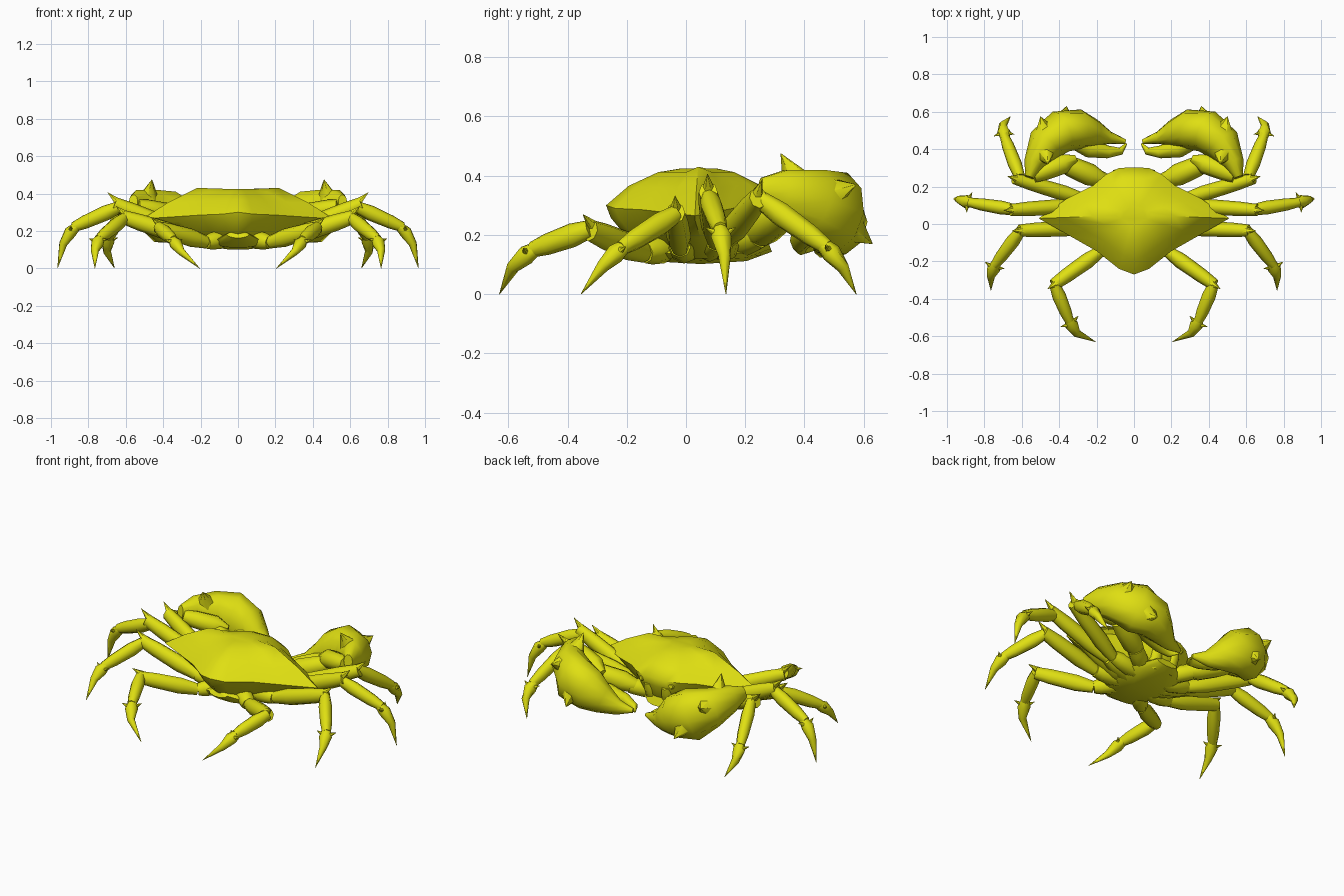
import bpy, bmesh, math
from mathutils import Vector as V

if "Cube" in bpy.data.objects:
    bpy.data.objects.remove(bpy.data.objects["Cube"])

mat = bpy.data.materials.new("olive yellow")
mat.diffuse_color = (0.74, 0.74, 0.006, 1)
mat.use_nodes = True
mat.node_tree.nodes["Principled BSDF"].inputs["Base Color"].default_value = mat.diffuse_color


def finish(bm, name, mirror=True, angle=60):
    bmesh.ops.recalc_face_normals(bm, faces=bm.faces)
    me = bpy.data.meshes.new(name)
    bm.to_mesh(me)
    bm.free()
    ob = bpy.data.objects.new(name, me)
    bpy.context.collection.objects.link(ob)
    me.materials.append(mat)
    bpy.ops.object.select_all(action='DESELECT')
    bpy.context.view_layer.objects.active = ob
    ob.select_set(True)
    bpy.ops.object.shade_smooth_by_angle(angle=math.radians(angle))
    if mirror:
        m = ob.modifiers.new("Mirror", 'MIRROR')
        m.use_mirror_merge = False
    return ob


def bridge(bm, rings):
    for a, b in zip(rings, rings[1:]):
        n = len(a)
        for i in range(n):
            j = (i + 1) % n
            bm.faces.new((a[i], a[j], b[j], b[i]))


def tube(bm, stations, n=8):
    """Loft ellipses; each station is (point, half width, half height)."""
    pts = [V(s[0]) for s in stations]
    rings = []
    for k, (p, w, h) in enumerate(stations):
        d = (pts[min(k + 1, len(pts) - 1)] - pts[max(k - 1, 0)]).normalized()
        side = d.cross(V((0, 0, 1))).normalized()
        up = side.cross(d)
        rings.append([bm.verts.new(pts[k] + side * w * math.cos(t) + up * h * math.sin(t))
                      for t in (2 * math.pi * i / n for i in range(n))])
    bridge(bm, rings)
    bm.faces.new(rings[0])
    bm.faces.new(rings[-1])


def segment(bm, a, b, r0, r1, r2, tall=1.0):
    """Limb segment: narrow start, swollen middle, own end size."""
    a, b = V(a), V(b)
    tube(bm, [(a, r0, r0 * tall), (a.lerp(b, .3), r1, r1 * tall),
              (a.lerp(b, .75), (r1 * 2 + r2) / 3, (r1 * 2 + r2) / 3 * tall), (b, r2, r2 * tall)])


def spike(bm, base, tip, r):
    tube(bm, [(base, r, r), (tip, .001, .001)], 6)


# Carapace: half rim outline, then scaled rings above and below it
half = [(0, -.27, .30), (.08, -.24, .29), (.2, -.145, .285), (.35, -.06, .275), (.51, .03, .265),
        (.36, .135, .285), (.22, .205, .30), (.15, .265, .31), (.08, .30, .315), (0, .302, .315)]
rim = half + [(-x, y, z) for x, y, z in half[-2:0:-1]]
bm = bmesh.new()


def ring(sx, sy, cy, blend, z):
    return [bm.verts.new((x * sx, .05 + (y - .05) * sy + cy, rz * (1 - blend) + z * blend))
            for x, y, rz in rim]


rings = [ring(.40, .52, .02, 1, .12), ring(.68, .82, .015, 1, .19), ring(.90, .95, 0, .7, .24),
         ring(1, 1, 0, 0, 0),
         ring(.74, .76, 0, .55, .42), ring(.43, .45, 0, 1, .412), ring(.2, .2, 0, 1, .425)]
# raised side humps on the top ring
for v in rings[5]:
    if abs(v.co.x) > .2:
        v.co.z = .43
bridge(bm, rings)
bm.faces.new(rings[0])
bm.faces.new(rings[-1])
finish(bm, "carapace", False, 60)

# Belly plate and tail flap
bm = bmesh.new()
tube(bm, [((0, -.19, .18), .06, .02), ((0, -.12, .14), .14, .03),
          ((0, .05, .135), .18, .035), ((0, .2, .14), .15, .03), ((0, .28, .17), .07, .03)], 10)
finish(bm, "belly_plate", False)

# Mouth plates and eyes
bm = bmesh.new()
segment(bm, (.05, .22, .14), (.06, .275, .27), .03, .04, .025)
segment(bm, (.09, .25, .28), (.10, .29, .285), .015, .02, .012)
finish(bm, "mouth_and_eyes")

# Walking legs: body, hip, knee, shin start, ankle, foot middle, tip
legs = {
    "rear_leg": [(.06, -.05, .16), (.17, -.14, .14), (.43, -.325, .215), (.425, -.325, .22),
                 (.345, -.52, .15), (.305, -.585, .09), (.205, -.63, 0)],
    "third_leg": [(.10, 0, .15), (.26, -.02, .16), (.615, -.035, .275), (.605, -.035, .27),
                  (.745, -.22, .155), (.765, -.28, .095), (.765, -.355, 0)],
    "second_leg": [(.10, .07, .15), (.27, .10, .18), (.66, .075, .345), (.63, .075, .33),
                   (.88, .115, .22), (.935, .13, .13), (.965, .135, 0)],
    "front_leg": [(.10, .13, .15), (.26, .13, .18), (.64, .245, .325), (.61, .25, .32),
                  (.695, .475, .16), (.70, .53, .09), (.66, .575, 0)],
}
for name, pts in legs.items():
    body, hip, knee, shin, ankle, foot, tip = map(V, pts)
    bm = bmesh.new()
    segment(bm, body, hip, .04, .05, .036)
    segment(bm, hip, knee, .03, .042, .032, 1.15)
    segment(bm, shin, ankle, .028, .037, .024, 1.1)
    tube(bm, [(ankle.lerp(shin, .1), .022, .022), (ankle.lerp(foot, .3), .036, .034),
              (foot, .022, .022), (tip, .001, .001)], 8)
    # knee point and foot spurs
    out = (knee - hip).normalized()
    spike(bm, knee - out * .06, knee + out * .04 + V((0, 0, .045)), .036)
    side = (foot - ankle).cross(V((0, 0, 1))).normalized()
    for s in (1, -1):
        spike(bm, ankle.lerp(foot, .25), ankle + side * s * .055 + V((0, 0, .005)), .02)
    finish(bm, name)

# Claw arm
bm = bmesh.new()
segment(bm, (.10, .18, .17), (.20, .25, .20), .04, .05, .045)
segment(bm, (.17, .235, .20), (.39, .33, .27), .04, .06, .045)
segment(bm, (.31, .35, .28), (.54, .26, .33), .02, .055, .04)
finish(bm, "claw_arm")

# Claw palm running into the fixed finger
bm = bmesh.new()
tube(bm, [((.56, .25, .355), .025, .04), ((.535, .325, .345), .055, .08),
          ((.475, .425, .315), .10, .115), ((.39, .495, .275), .115, .15),
          ((.29, .505, .245), .108, .125), ((.215, .485, .20), .075, .085),
          ((.13, .46, .165), .034, .045), ((.045, .44, .16), .012, .012)], 10)
spike(bm, (.48, .38, .37), (.46, .32, .475), .06)
spike(bm, (.38, .53, .24), (.36, .63, .17), .08)
spike(bm, (.46, .45, .33), (.50, .575, .37), .09)
finish(bm, "claw_palm")

# Movable claw finger
bm = bmesh.new()
tube(bm, [((.32, .44, .23), .04, .045), ((.24, .405, .21), .05, .05),
          ((.14, .385, .18), .034, .04), ((.07, .39, .155), .02, .024),
          ((.04, .43, .15), .005, .005)], 8)
finish(bm, "claw_finger")
